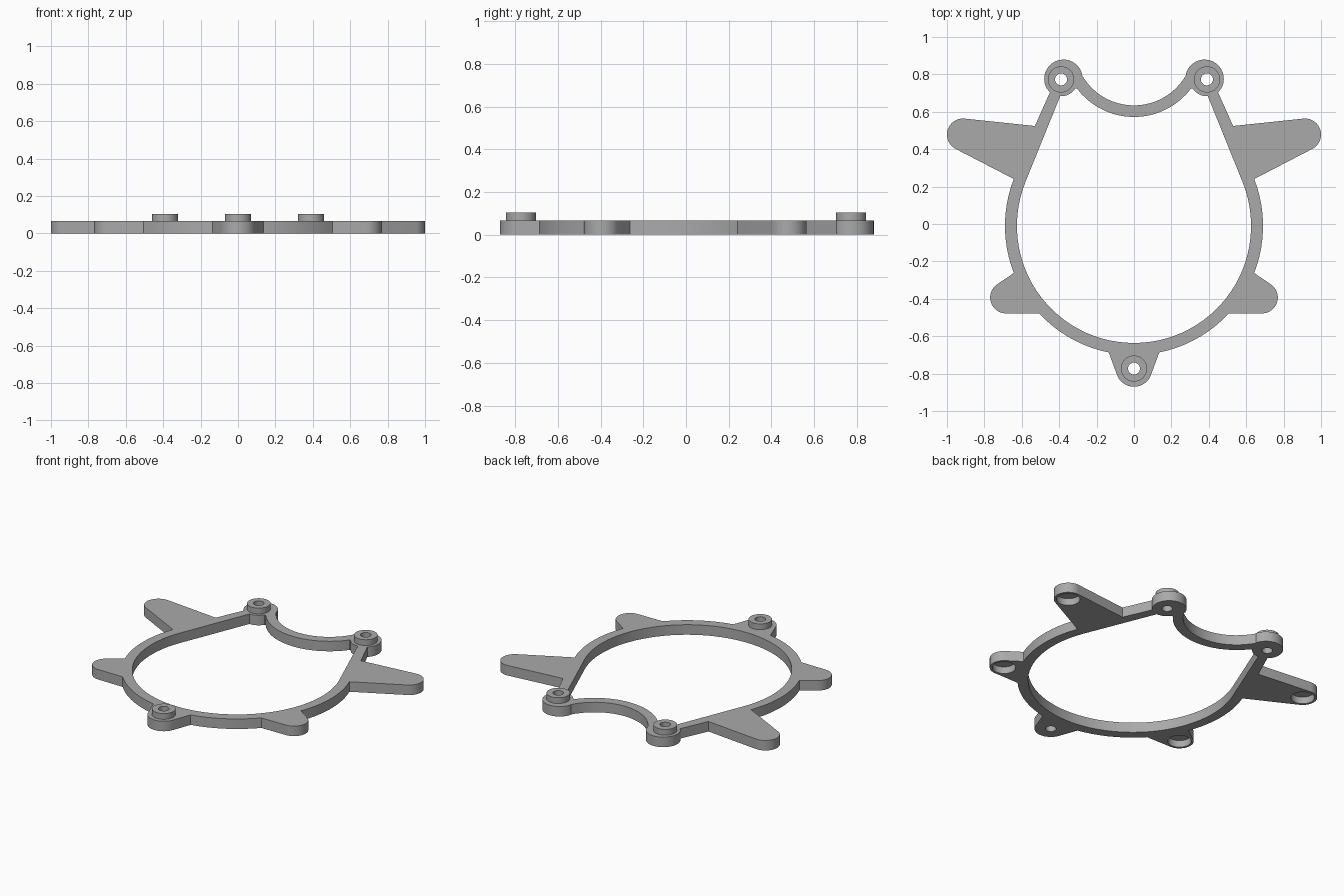
import bpy, bmesh
from math import radians, cos, sin, pi, ceil

cube = bpy.data.objects.get("Cube")
if cube:
    bpy.data.objects.remove(cube, do_unlink=True)

PLATE_TOP, BOSS_TOP, POCKET_TOP = 0.066, 0.104, 0.045
RING = (0, -0.01)
SCOOP = (0, 0.954)
UPPER_LUG = (-0.39, 0.773)
LOWER_LUG = (0, -0.773)
LONG_TIP = (-0.914, 0.478)
SHORT_TIP = (-0.684, -0.393)

grey = bpy.data.materials.new("plain_grey")
grey.use_nodes = True
grey.diffuse_color = (0.4, 0.4, 0.4, 1)
grey.node_tree.nodes["Principled BSDF"].inputs["Base Color"].default_value = (0.4, 0.4, 0.4, 1)


def arc(centre, r, a0, a1, step=6):
    n = max(2, ceil(abs(a1 - a0) / step))
    angles = [radians(a0 + (a1 - a0) * i / n) for i in range(n + 1)]
    return [(centre[0] + r * cos(a), centre[1] + r * sin(a)) for a in angles]


def circle(centre, r, n=40):
    return [(centre[0] + r * cos(2 * pi * i / n), centre[1] + r * sin(2 * pi * i / n))
            for i in range(n)]


def mirrored(half):
    # closes a half outline whose two ends lie on the centre line
    return half + [(-x, y) for x, y in half[-2:0:-1]]


def both_sides(c):
    return [c, (-c[0], c[1])]


def fill(bm, loops, z, up):
    # flat face bounded by the first loop, with the others as holes
    edges = []
    for loop in loops:
        vs = [bm.verts.new((x, y, z)) for x, y in loop]
        edges += [bm.edges.new((v, vs[i - 1])) for i, v in enumerate(vs)]
    made = bmesh.ops.triangle_fill(bm, edges=edges, use_beauty=True)
    for f in made["geom"]:
        if isinstance(f, bmesh.types.BMFace):
            f.normal_update()
            if (f.normal.z > 0) != up:
                f.normal_flip()


def wall(bm, loop, z0, z1, outward):
    low = [bm.verts.new((x, y, z0)) for x, y in loop]
    high = [bm.verts.new((x, y, z1)) for x, y in loop]
    for i in range(len(loop)):
        quad = [low[i - 1], low[i], high[i], high[i - 1]]
        bm.faces.new(quad if outward else quad[::-1])


def finish(bm, name):
    bmesh.ops.remove_doubles(bm, verts=bm.verts, dist=1e-5)
    mesh = bpy.data.meshes.new(name)
    bm.to_mesh(mesh)
    bm.free()
    mesh.materials.append(grey)
    obj = bpy.data.objects.new(name, mesh)
    bpy.context.collection.objects.link(obj)
    bpy.ops.object.select_all(action='DESELECT')
    obj.select_set(True)
    bpy.context.view_layer.objects.active = obj
    bpy.ops.object.shade_smooth_by_angle(angle=radians(25))


# Outer outline: scoop, upper lug, long arm, ring, short arm, ring, lower lug
outer = mirrored(
    arc(SCOOP, 0.32, 270, 209)
    + arc((-0.377, 0.776), 0.103, 17, 188)
    + arc(UPPER_LUG, 0.09, 194, 229)
    + [(-0.53, 0.524)]
    + arc(LONG_TIP, 0.086, 84, 242)
    + arc(RING, 0.69, 158.7, 201.4, 4)
    + arc(SHORT_TIP, 0.085, 122, 270)
    + arc(RING, 0.69, 222.9, 258.7, 4)
    + arc(LOWER_LUG, 0.097, 200, 270))

# Inner opening: scoop, upper lug, straight side, ring
inner = mirrored(
    arc(SCOOP, 0.382, 270, 217)
    + arc(UPPER_LUG, 0.09, -32, -93)
    + arc(RING, 0.626, 158, 270, 4))

lugs = both_sides(UPPER_LUG) + [LOWER_LUG]
bolt_holes = [circle(c, 0.032) for c in lugs]
boss_rims = [circle(c, 0.07) for c in lugs]
pockets = [circle(c, 0.07) for tip in (LONG_TIP, SHORT_TIP) for c in both_sides(tip)]

# Ring plate with bolt holes and blind pockets under the arm tips
bm = bmesh.new()
fill(bm, [outer, inner] + boss_rims, PLATE_TOP, True)
fill(bm, [outer, inner] + bolt_holes + pockets, 0, False)
wall(bm, outer, 0, PLATE_TOP, True)
wall(bm, inner, 0, PLATE_TOP, False)
for hole in bolt_holes:
    wall(bm, hole, 0, PLATE_TOP, False)
for pocket in pockets:
    wall(bm, pocket, 0, POCKET_TOP, False)
    fill(bm, [pocket], POCKET_TOP, False)
finish(bm, "ring_plate")

# Raised bosses around the bolt holes
for name, rim, hole in zip(("upper_right_boss", "upper_left_boss", "lower_boss"),
                           boss_rims, bolt_holes):
    bm = bmesh.new()
    wall(bm, rim, PLATE_TOP, BOSS_TOP, True)
    wall(bm, hole, PLATE_TOP, BOSS_TOP, False)
    fill(bm, [rim, hole], BOSS_TOP, True)
    finish(bm, name)
